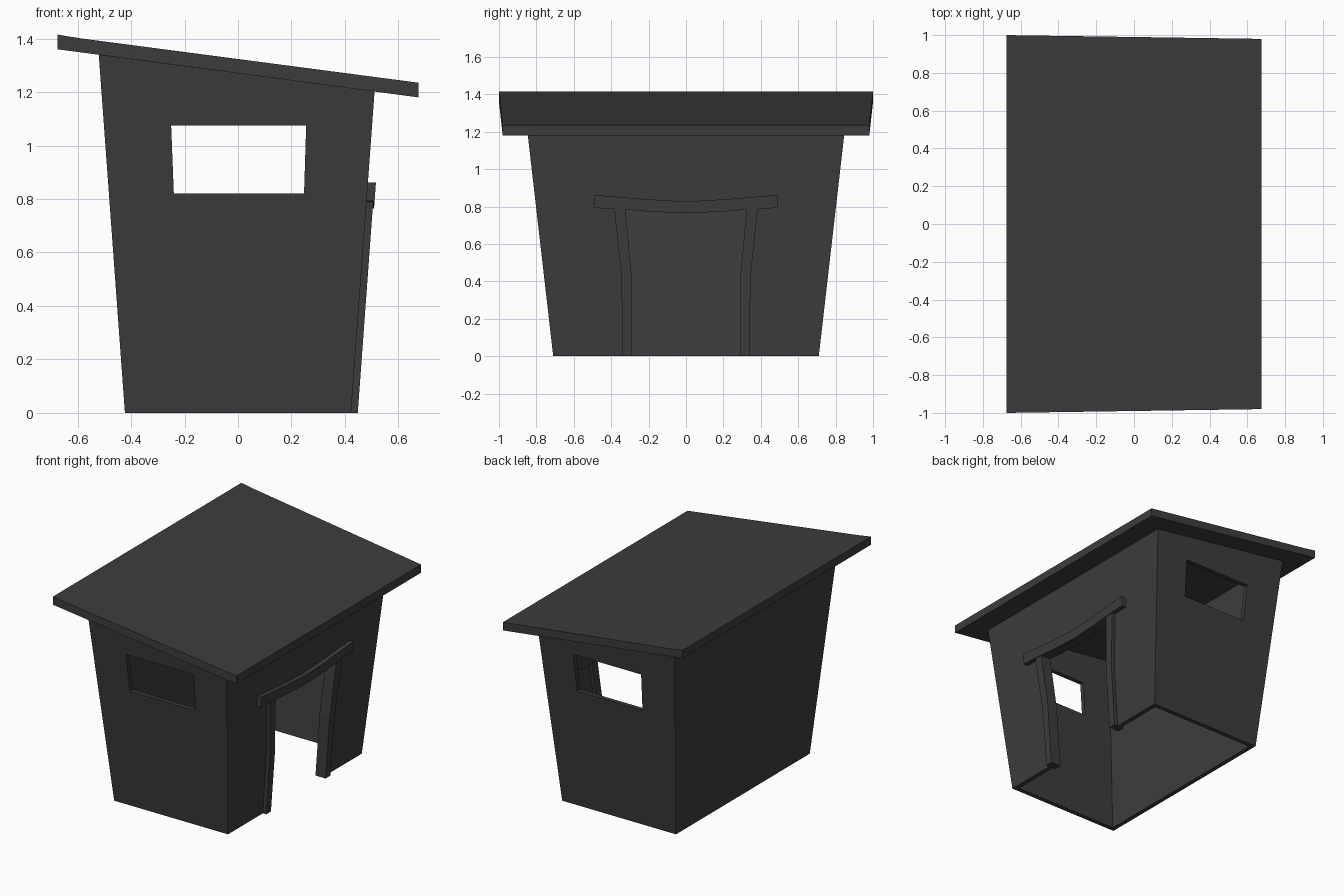
import bpy
import bmesh

cube = bpy.data.objects.get("Cube")
if cube:
    bpy.data.objects.remove(cube, do_unlink=True)

# One dark grey for the whole hut
grey = bpy.data.materials.new("dark_grey")
grey.use_nodes = True
colour = (0.046, 0.046, 0.046, 1)
grey.diffuse_color = colour
grey.node_tree.nodes["Principled BSDF"].inputs["Base Color"].default_value = colour

THICK = 0.03


def wall_x(z):
    """Half width of the outward-leaning walls at a height."""
    return 0.423 + 0.073 * z


def wall_y(z):
    """Half length of the outward-leaning walls at a height."""
    return 0.71 + 0.115 * z


def finish(name, bm):
    bmesh.ops.recalc_face_normals(bm, faces=bm.faces)
    mesh = bpy.data.meshes.new(name)
    bm.to_mesh(mesh)
    bm.free()
    mesh.materials.append(grey)
    obj = bpy.data.objects.new(name, mesh)
    bpy.context.collection.objects.link(obj)
    return obj


def prism(name, profile, start, end):
    """Joins two placements of one flat profile into a solid."""
    bm = bmesh.new()
    a = [bm.verts.new(start(u, v)) for u, v in profile]
    b = [bm.verts.new(end(u, v)) for u, v in profile]
    n = len(profile)
    bm.faces.new(a)
    bm.faces.new(b)
    for i in range(n):
        j = (i + 1) % n
        bm.faces.new((a[i], a[j], b[j], b[i]))
    return finish(name, bm)


def door_piece(name, profile, inner, outer):
    """Solid following the lean of the door wall; profile is (y, z)."""
    return prism(name, profile,
                 lambda y, z: (wall_x(z) + inner, y, z),
                 lambda y, z: (wall_x(z) + outer, y, z))


# Walls: open-bottomed leaning shell with a sloping top
def ring(bm, inset, top):
    verts = []
    for sx, sy in ((-1, -1), (1, -1), (1, 1), (-1, 1)):
        z = (1.27 - 0.133 * sx * 0.423) / (1 + 0.133 * sx * 0.073) if top else 0
        verts.append(bm.verts.new((sx * (wall_x(z) - inset),
                                   sy * (wall_y(z) - inset), z)))
    return verts


bm = bmesh.new()
loops = [ring(bm, 0, False), ring(bm, 0, True),
         ring(bm, THICK, True), ring(bm, THICK, False)]
for k in range(4):
    lo, hi = loops[k], loops[(k + 1) % 4]
    for i in range(4):
        j = (i + 1) % 4
        bm.faces.new((lo[i], lo[j], hi[j], hi[i]))
walls = finish("walls", bm)

# Openings: one cutter through both windows, one for the doorway
window = [(-0.24, 0.82), (0.247, 0.82), (0.255, 1.075), (-0.25, 1.075)]
window_cutter = prism("window_cutter", window,
                      lambda x, z: (x, -1.2, z), lambda x, z: (x, 1.2, z))
doorway = [(-0.315, -0.1), (0.315, -0.1), (0.315, 0.42), (0.355, 0.8),
           (-0.355, 0.8), (-0.315, 0.42)]
door_cutter = door_piece("door_cutter", doorway, -0.2, 0.2)

for cutter in (window_cutter, door_cutter):
    mod = walls.modifiers.new("opening", "BOOLEAN")
    mod.operation = "DIFFERENCE"
    mod.solver = "EXACT"
    mod.object = cutter
bpy.context.view_layer.update()
cut_mesh = bpy.data.meshes.new_from_object(
    walls.evaluated_get(bpy.context.evaluated_depsgraph_get()))
walls.modifiers.clear()
walls.data = cut_mesh
for cutter in (window_cutter, door_cutter):
    bpy.data.objects.remove(cutter, do_unlink=True)

# Door jambs: bent posts that splay outward above the middle
for side, s in (("right", -1), ("left", 1)):
    jamb = [(0.29, 0), (0.34, 0), (0.345, 0.42), (0.385, 0.8),
            (0.325, 0.8), (0.29, 0.42)]
    door_piece("door_jamb_" + side, [(s * y, z) for y, z in jamb], -0.05, 0.025)

# Lintel: beam sagging toward its middle
half = [(0.49, 0.862), (0.2, 0.838)]
under = [(0.2, 0.773), (0.38, 0.788), (0.49, 0.792)]
lintel = ([(-y, z) for y, z in half] + [(0, 0.827)] + half[::-1]
          + under[::-1] + [(0, 0.764)] + [(-y, z) for y, z in under])
door_piece("door_lintel", lintel, -0.045, 0.03)


# Roof: sloping slab, slightly narrower at the low side
def roof_y(x):
    return 1 - 0.02 * (x + 0.675) / 1.35


slab = [(-0.675, 1.36), (0.675, 1.18), (0.675, 1.235),
        (-0.59, 1.401), (-0.675, 1.415)]
prism("roof", slab,
      lambda x, z: (x, -roof_y(x), z), lambda x, z: (x, roof_y(x), z))
